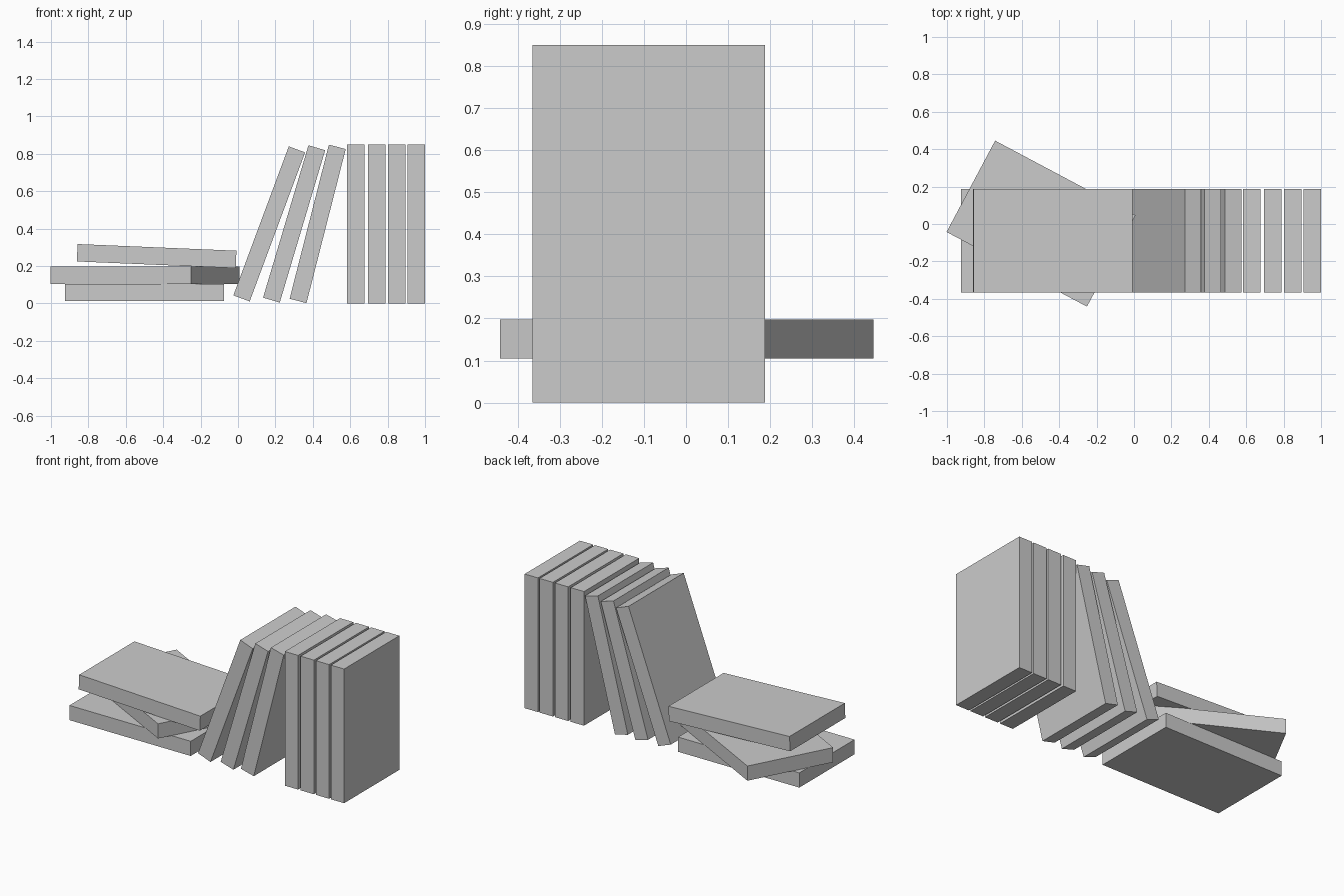
import bpy
from math import radians
from mathutils import Euler, Matrix

if "Cube" in bpy.data.objects:
    bpy.data.objects.remove(bpy.data.objects["Cube"], do_unlink=True)

THICK, DEPTH, HEIGHT = 0.093, 0.553, 0.85
ROW_Y = -0.0885

grey = bpy.data.materials.new("plain grey")
grey.use_nodes = True
color = (0.6, 0.6, 0.6, 1)
grey.diffuse_color = color
grey.node_tree.nodes["Principled BSDF"].inputs["Base Color"].default_value = color


def book(name, location, tilt=0, turn=0):
    """A closed book: tilt leans it towards +x, turn spins it about z."""
    bpy.ops.mesh.primitive_cube_add(size=1, location=location)
    obj = bpy.context.object
    obj.name = name
    obj.data.transform(Matrix.Diagonal((THICK, DEPTH, HEIGHT, 1)))
    obj.rotation_euler = Euler((0, radians(tilt), radians(turn)))
    obj.data.materials.append(grey)


# Upright books at the end of the row
for i, x in enumerate((0.63, 0.741, 0.848, 0.953)):
    book(f"upright_book_{i + 1}", (x, ROW_Y, HEIGHT / 2))

# Books leaning against the upright ones
for i, (x, tilt) in enumerate(((0.167, 20.4), (0.3, 16.6), (0.426, 14.3))):
    book(f"leaning_book_{i + 1}", (x, ROW_Y, 0.425), tilt)

# Stack of books lying flat
book("bottom_flat_book", (-0.501, ROW_Y, 0.058), 90)
book("middle_turned_book", (-0.497, 0.002, 0.151), 90, -28)
book("top_tilted_book", (-0.435, ROW_Y, 0.253), 92.4)
